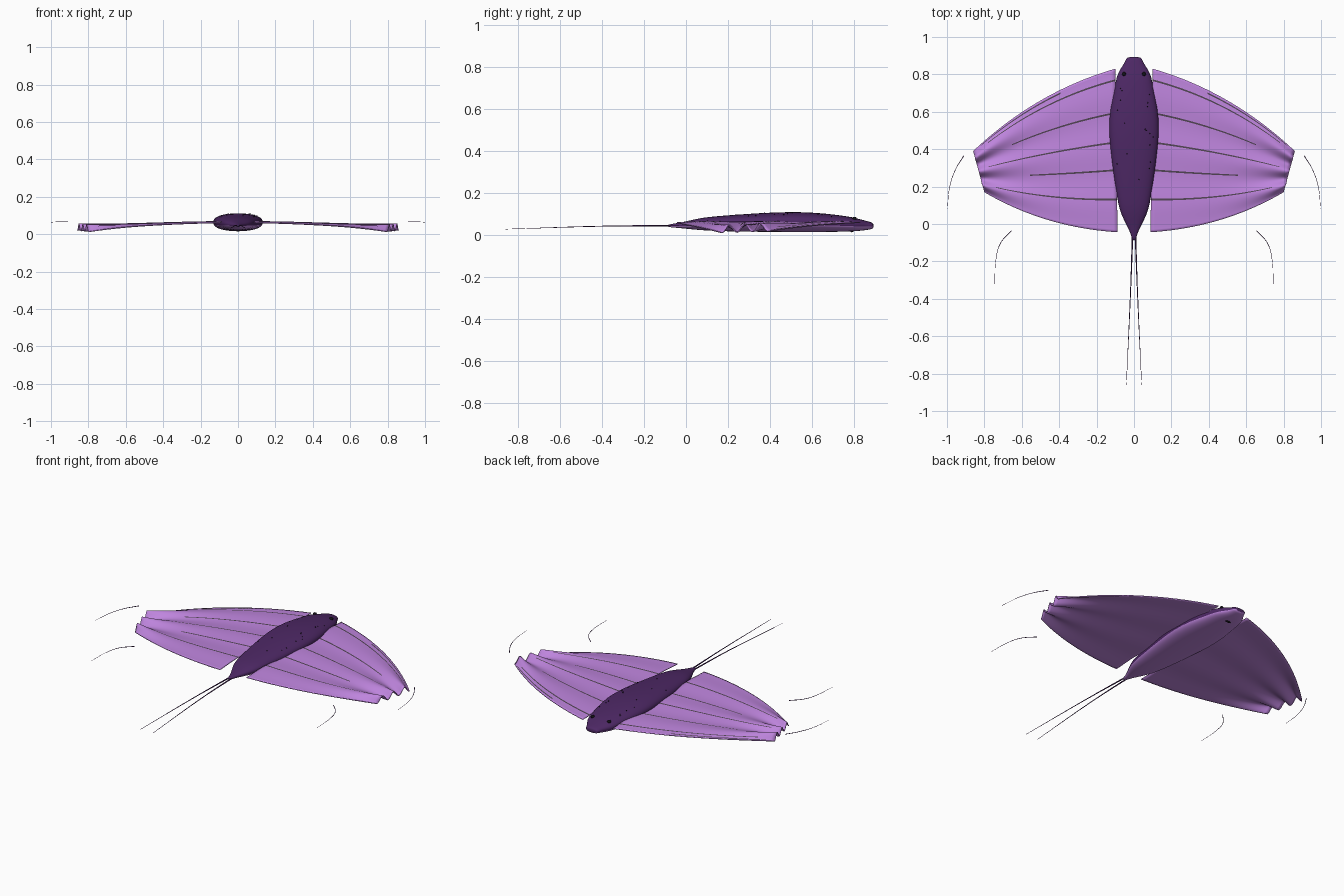
import bpy, bmesh, math, random
from mathutils import Vector

cube = bpy.data.objects.get("Cube")
if cube:
    bpy.data.objects.remove(cube, do_unlink=True)
random.seed(4)


def material(name, r, g, b):
    m = bpy.data.materials.new(name)
    m.use_nodes = True
    m.diffuse_color = (r, g, b, 1)
    node = next(n for n in m.node_tree.nodes if n.type == "BSDF_PRINCIPLED")
    node.inputs["Base Color"].default_value = (r, g, b, 1)
    return m


VIOLET = material("deep violet", 0.075, 0.021, 0.13)
LILAC = material("lilac membrane", 0.52, 0.235, 0.73)
VEIN = material("vein grey", 0.085, 0.06, 0.09)
BLACK = material("black", 0.006, 0.005, 0.008)


def finish(name, bm, *mats):
    for f in bm.faces:
        f.smooth = True
    mesh = bpy.data.meshes.new(name)
    bm.to_mesh(mesh)
    bm.free()
    ob = bpy.data.objects.new(name, mesh)
    bpy.context.collection.objects.link(ob)
    for m in mats:
        mesh.materials.append(m)
    return ob


def tube(name, points, radius, tip, mat):
    """Tapering round strand along a smooth path."""
    cu = bpy.data.curves.new(name, "CURVE")
    cu.dimensions = "3D"
    cu.bevel_depth = radius
    cu.bevel_resolution = 1
    cu.resolution_u = 8
    cu.use_fill_caps = True
    sp = cu.splines.new("BEZIER")
    sp.bezier_points.add(len(points) - 1)
    for i, (bp, p) in enumerate(zip(sp.bezier_points, points)):
        bp.co = p
        bp.handle_left_type = bp.handle_right_type = "AUTO"
        bp.radius = 1 + (tip - 1) * i / (len(points) - 1)
    cu.materials.append(mat)
    ob = bpy.data.objects.new(name, cu)
    bpy.context.collection.objects.link(ob)


def blob(bm, pos, size):
    """Small squashed ball added to a mesh."""
    made = bmesh.ops.create_uvsphere(bm, u_segments=12, v_segments=8, radius=1)
    bmesh.ops.scale(bm, vec=size, verts=made["verts"])
    bmesh.ops.translate(bm, vec=pos, verts=made["verts"])


# Body: rings of (y, half width, bottom, top)
STATIONS = [(-0.09, 0.009, 0.04, 0.052), (-0.05, 0.017, 0.037, 0.057),
            (0, 0.043, 0.032, 0.067), (0.05, 0.068, 0.027, 0.079),
            (0.1, 0.084, 0.023, 0.088), (0.2, 0.1, 0.019, 0.096),
            (0.35, 0.122, 0.017, 0.107), (0.5, 0.137, 0.016, 0.113),
            (0.62, 0.128, 0.016, 0.109), (0.72, 0.105, 0.017, 0.098),
            (0.79, 0.094, 0.019, 0.088), (0.83, 0.073, 0.022, 0.077),
            (0.86, 0.051, 0.026, 0.069), (0.885, 0.042, 0.03, 0.062),
            (0.893, 0.033, 0.035, 0.056)]
SIDES = 28


def station(y):
    for a, b in zip(STATIONS, STATIONS[1:]):
        if y <= b[0]:
            t = (y - a[0]) / (b[0] - a[0])
            return [p + (q - p) * t for p, q in zip(a, b)]
    return STATIONS[-1]


def body_point(y, angle):
    _, w, low, high = station(y)
    c, s = math.cos(angle), math.sin(angle)
    x = w * math.copysign(abs(c) ** 0.85, c)
    z = (low + high) / 2 + (high - low) / 2 * math.copysign(abs(s) ** 0.85, s)
    return Vector((x, y, z))


bm = bmesh.new()
rings = [[bm.verts.new(body_point(st[0], math.tau * i / SIDES)) for i in range(SIDES)]
         for st in STATIONS]
for a, b in zip(rings, rings[1:]):
    for i in range(SIDES):
        j = (i + 1) % SIDES
        bm.faces.new((a[i], a[j], b[j], b[i]))
bm.faces.new(rings[0])
bm.faces.new(rings[-1])
bmesh.ops.recalc_face_normals(bm, faces=bm.faces)
for f in bm.faces:  # pale belly
    f.material_index = 1 if f.normal.z < -0.3 else 0
body = finish("body", bm, VIOLET, LILAC)
body.modifiers.new("smooth", "SUBSURF").levels = 1

# Eyes, mouth and back speckles
bm = bmesh.new()
for s in (-1, 1):
    blob(bm, (s * 0.054, 0.802, 0.08), (0.011, 0.011, 0.009))
finish("eyes", bm, BLACK)
bm = bmesh.new()
blob(bm, (0, 0.79, 0.021), (0.018, 0.008, 0.006))
finish("mouth", bm, BLACK)
bm = bmesh.new()
for i in range(18):
    spot = body_point(random.uniform(0.2, 0.76), random.uniform(0.6, math.pi - 0.6))
    blob(bm, spot, (0.003, 0.003, 0.002))
finish("back_speckles", bm, BLACK)


# Wings: sheet between two curved edges, pleated towards the tip
def bend(a, b, c, t):
    return Vector(a).lerp(Vector(b), t).lerp(Vector(b).lerp(Vector(c), t), t)


def wing_point(side, u, v):
    lead = bend((0.1, 0.83), (0.52, 0.71), (0.86, 0.39), u)
    trail = bend((0.088, -0.044), (0.475, -0.02), (0.80, 0.17), u)
    p = lead.lerp(trail, v)
    z = 0.067 - 0.026 * u ** 1.5 - 0.008 * v * u
    z -= (0.003 + 0.015 * u ** 4) * math.cos(3 * math.tau * v)
    return Vector((side * p.x, p.y, z))


# Veins: (place across the wing, start, end along the wing)
VEINS = [(0.025, 0.35, 0.95), (0.07, 0, 0.9), (0.27, 0, 0.72),
         (0.45, 0, 0.92), (0.62, 0, 0.62), (0.8, 0, 0.9)]
HALF = 0.0055
NU, NV = 36, 60
rows = [j / NV for j in range(NV + 1)
        if all(abs(j / NV - v[0]) > HALF * 1.4 for v in VEINS)]
rows = sorted(rows + [v[0] + d for v in VEINS for d in (-HALF, HALF)])


def is_vein(u, v):
    return any(abs(v - at) < HALF * 0.9 and start <= u <= end for at, start, end in VEINS)


for side, label in ((1, "left"), (-1, "right")):
    bm = bmesh.new()
    grid = [[bm.verts.new(wing_point(side, i / NU, v)) for v in rows]
            for i in range(NU + 1)]
    for i in range(NU):
        for j in range(len(rows) - 1):
            quad = [grid[i][j], grid[i][j + 1], grid[i + 1][j + 1], grid[i + 1][j]]
            f = bm.faces.new(quad[::side])
            middle = (rows[j] + rows[j + 1]) / 2
            f.material_index = 0 if is_vein((i + 0.5) / NU, middle) else 1
    # The underside takes the next slot, so veins only show on top
    wing = finish(label + "_wing", bm, VEIN, LILAC, LILAC)
    thick = wing.modifiers.new("thickness", "SOLIDIFY")
    thick.thickness = 0.005
    thick.offset = -1
    thick.material_offset = 1
    thick.material_offset_rim = 1

    # Loose wisps beside the wing, and tail strand
    wisps = {"outer": [(0.91, 0.365, 0.066), (0.955, 0.29, 0.066),
                       (0.985, 0.2, 0.065), (0.998, 0.08, 0.064)],
             "rear": [(0.655, -0.035, 0.046), (0.715, -0.105, 0.046),
                      (0.738, -0.19, 0.045), (0.745, -0.32, 0.043)]}
    for name, pts in wisps.items():
        tube(f"{label}_{name}_wisp", [(side * x, y, z) for x, y, z in pts],
             0.002, 0.35, VIOLET)
    tail = [(0.008, -0.07, 0.046), (0.018, -0.35, 0.045), (0.041, -0.86, 0.03)]
    tube(label + "_tail_strand", [(side * x, y, z) for x, y, z in tail],
         0.004, 0.25, VIOLET)
